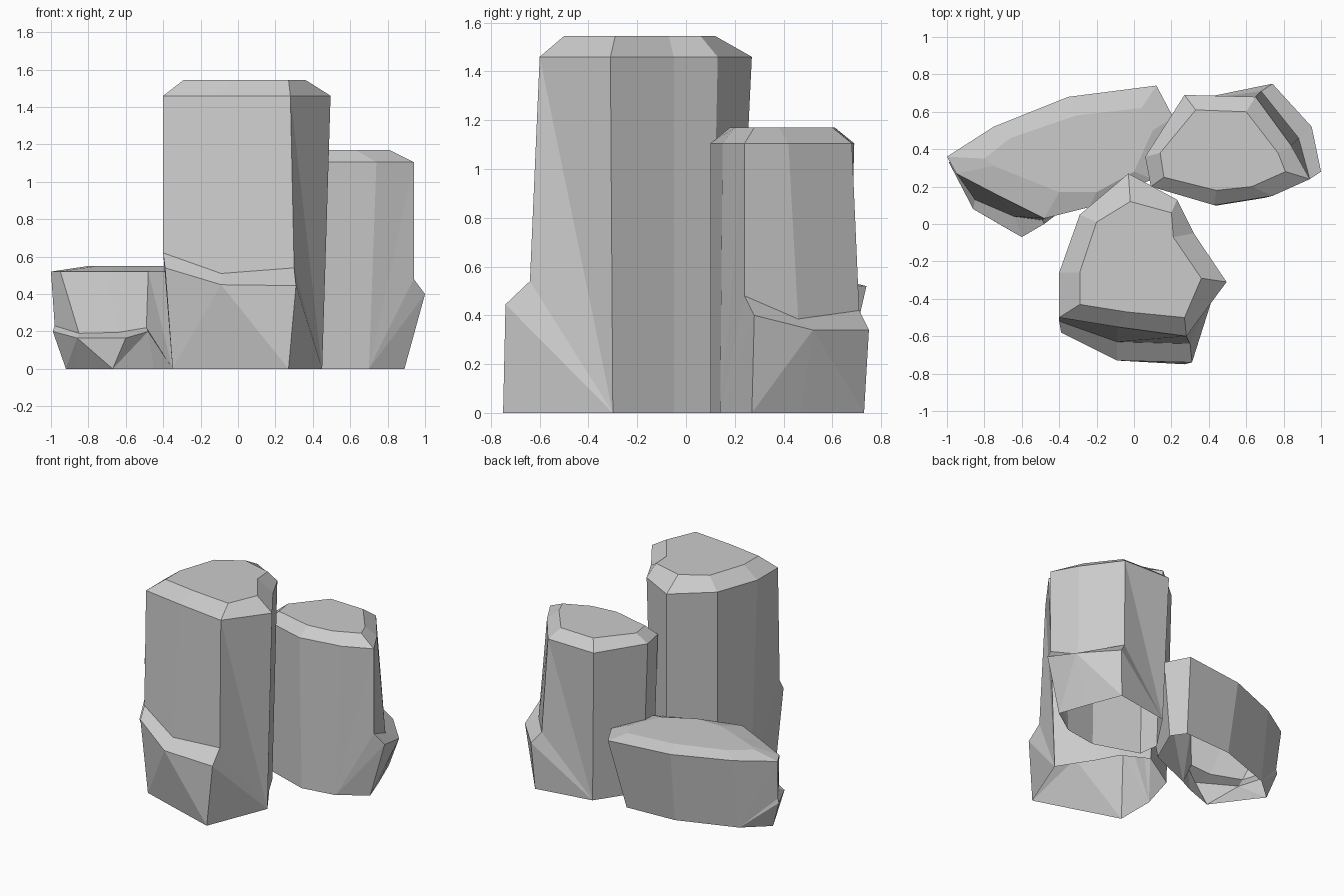
import bpy, bmesh
from mathutils import Vector


def rock(name, shoulder_z, cap_z, columns, ledge):
    """Open-bottomed faceted rock. Each column: base xy, shoulder xy, cap xy.
    ledge maps a column to its outer and inner ledge points."""
    bm = bmesh.new()
    cols = []
    for i, (bx, by, sx, sy, cx, cy) in enumerate(columns):
        pts = [(bx, by, 0), *ledge.get(i, ()), (sx, sy, shoulder_z), (cx, cy, cap_z)]
        cols.append([bm.verts.new(Vector(p)) for p in pts])
    for i, a in enumerate(cols):
        b = cols[(i + 1) % len(cols)]
        # bevel between shoulder and cap
        bm.faces.new((a[-2], b[-2], b[-1], a[-1]))
        if len(a) == len(b) == 3:        # plain side
            bm.faces.new((a[0], b[0], b[1], a[1]))
        elif len(a) == len(b):           # stepped side with split foot
            if i % 2:
                bm.faces.new((a[0], b[0], a[1]))
                bm.faces.new((b[0], b[1], a[1]))
            else:
                bm.faces.new((a[0], b[0], b[1]))
                bm.faces.new((a[0], b[1], a[1]))
            for k in (1, 2):
                bm.faces.new((a[k], b[k], b[k + 1], a[k + 1]))
        elif len(a) > len(b):            # ledge dies into the next plain corner
            for k in range(3):
                bm.faces.new((a[k], b[0], a[k + 1]))
            bm.faces.new((a[3], b[0], b[1]))
        else:                            # ledge starts from a plain corner
            for k in range(3):
                bm.faces.new((a[0], b[k], b[k + 1]))
            bm.faces.new((a[0], b[3], a[1]))
    bm.faces.new([c[-1] for c in cols])
    bm.normal_update()
    mesh = bpy.data.meshes.new(name)
    bm.to_mesh(mesh)
    bm.free()
    obj = bpy.data.objects.new(name, mesh)
    bpy.context.collection.objects.link(obj)
    return obj


# Tall pillar with a ledge along its front foot
rock("tall_rock", 1.46, 1.545, [
    (-.35, -.55, -.40, -.50, -.29, -.43),
    (-.09, -.635, -.09, -.55, -.04, -.47),
    (.27, -.75, .28, -.60, .27, -.50),
    (.45, -.30, .495, -.31, .36, -.29),
    (.29, -.05, .32, -.05, .21, -.07),
    (.21, .10, .23, .13, .20, .06),
    (.02, .20, -.03, .27, -.02, .12),
    (-.27, .02, -.29, .05, -.20, .01),
    (-.35, -.26, -.40, -.26, -.29, -.26),
], {
    0: ((-.39, -.58, .54), (-.40, -.52, .62)),
    1: ((-.09, -.73, .45), (-.09, -.63, .51)),
    2: ((.31, -.74, .445), (.30, -.64, .54)),
})

# Middle pillar with a ledge on its right rear foot
rock("middle_rock", 1.105, 1.17, [
    (.89, .27, .94, .24, .81, .28),
    (.82, .47, .84, .42, .77, .38),
    (.72, .73, .65, .68, .60, .60),
    (.30, .66, .27, .69, .33, .61),
    (.10, .36, .06, .36, .14, .38),
    (.12, .21, .09, .20, .16, .25),
    (.45, .10, .43, .10, .44, .18),
    (.70, .14, .74, .15, .63, .20),
], {
    0: ((1.0, .28, .40), (.94, .24, .48)),
    1: ((.95, .52, .34), (.88, .46, .385)),
    2: ((.74, .75, .34), (.68, .71, .42)),
})

# Low slab with a chipped lip on its front left
rock("low_rock", .52, .55, [
    (-.92, .30, -1.0, .36, -.80, .35),
    (-.87, .24, -.95, .27, -.75, .31),
    (-.67, -.03, -.72, .15, -.60, .25),
    (-.45, .05, -.48, .03, -.40, .17),
    (-.35, .10, -.24, .09, -.20, .17),
    (.00, .25, .10, .24, .00, .28),
    (.12, .52, .21, .57, .10, .50),
    (.05, .62, .12, .74, .04, .62),
    (-.33, .60, -.35, .68, -.31, .58),
    (-.75, .45, -.75, .52, -.66, .46),
], {
    0: ((-.99, .33, .20), (-.98, .33, .23)),
    1: ((-.86, .08, .165), (-.85, .13, .19)),
    2: ((-.60, -.07, .165), (-.64, .04, .195)),
    3: ((-.48, .00, .20), (-.49, .02, .22)),
})
